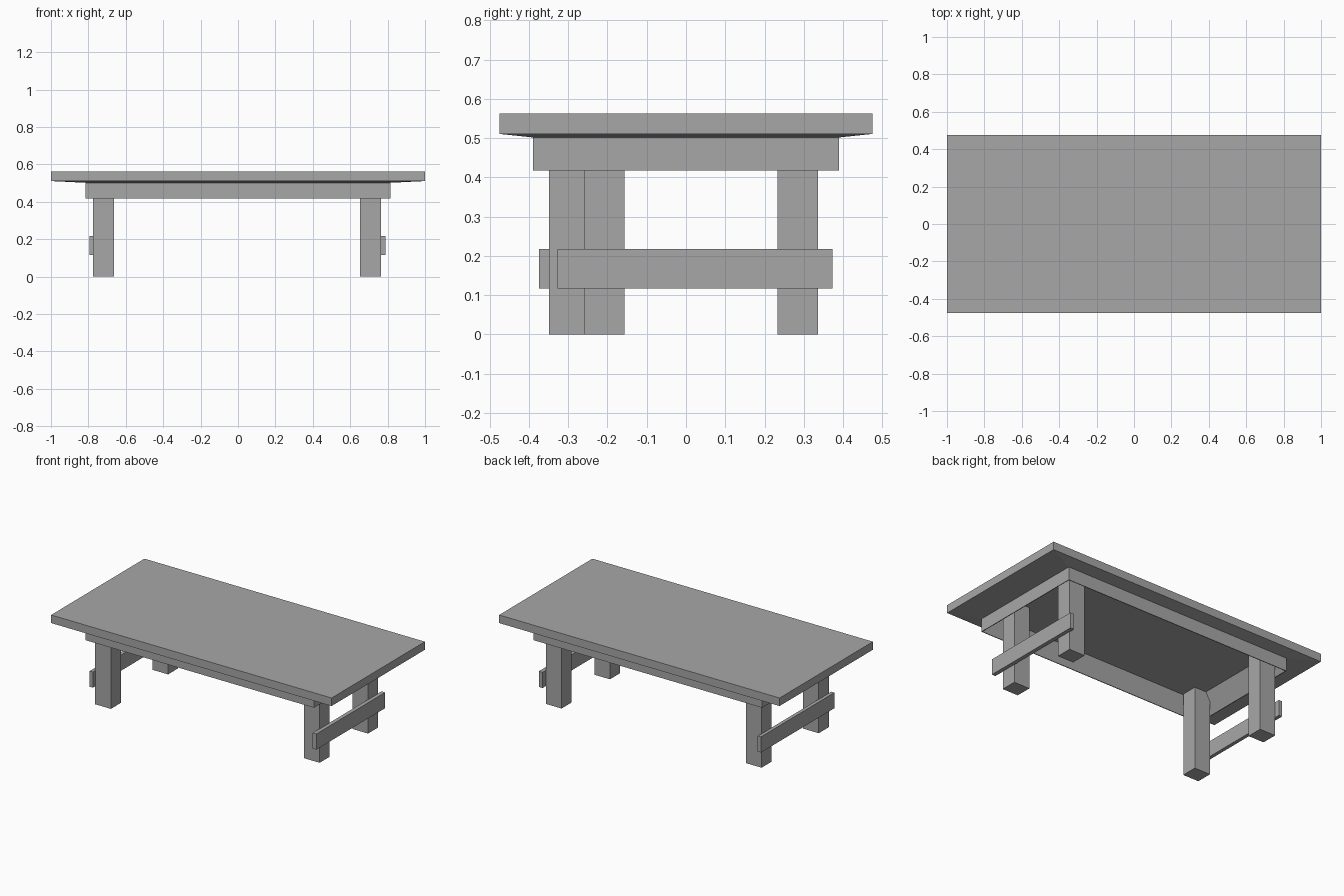
import bpy

cube = bpy.data.objects.get("Cube")
if cube:
    bpy.data.objects.remove(cube, do_unlink=True)

grey = bpy.data.materials.new("plain grey")
grey.use_nodes = True
colour = (0.39, 0.39, 0.39, 1)
grey.diffuse_color = colour
grey.node_tree.nodes["Principled BSDF"].inputs["Base Color"].default_value = colour


def loft(name, rings, cap_bottom=True):
    """Join rectangular rings (x0, x1, y0, y1, z) in order and cap the ends."""
    verts, faces = [], []
    for x0, x1, y0, y1, z in rings:
        verts += [(x0, y0, z), (x1, y0, z), (x1, y1, z), (x0, y1, z)]
    last = 4 * (len(rings) - 1)
    for a in range(0, last, 4):
        for i in range(4):
            j = (i + 1) % 4
            faces.append((a + i, a + j, a + 4 + j, a + 4 + i))
    faces += [(3, 2, 1, 0), tuple(last + i for i in range(4))]
    mesh = bpy.data.meshes.new(name)
    mesh.from_pydata(verts, [], faces)
    mesh.materials.append(grey)
    obj = bpy.data.objects.new(name, mesh)
    bpy.context.collection.objects.link(obj)
    return obj


def box(name, x0, x1, y0, y1, z0, z1):
    return loft(name, [(x0, x1, y0, y1, z0), (x0, x1, y0, y1, z1)])


def ring(x, y, z):
    return (-x, x, -y, y, z)


# Tabletop and apron in one shell: recessed ceiling, tapering inner walls,
# thin lower rim, outer apron, sloping underside, edge and top
ceiling = 0.535
loft("tabletop_and_apron", [
    ring(0.745, 0.355, ceiling),
    ring(0.81, 0.385, 0.418),
    ring(0.815, 0.39, 0.418),
    ring(0.815, 0.39, 0.502),
    ring(1, 0.475, 0.511),
    ring(1, 0.475, 0.563)])

# Four legs; the front pair is staggered
for name, x, y in [("front_left_leg", 0.652, -0.26), ("back_left_leg", 0.652, 0.233),
                   ("front_right_leg", -0.774, -0.349), ("back_right_leg", -0.774, 0.233)]:
    box(name, x, x + 0.112, y, y + 0.103, 0, ceiling)

# End rails on the outside of the legs
box("left_end_rail", 0.762, 0.788, -0.328, 0.373, 0.117, 0.218)
box("right_end_rail", -0.795, -0.772, -0.375, 0.372, 0.117, 0.218)
